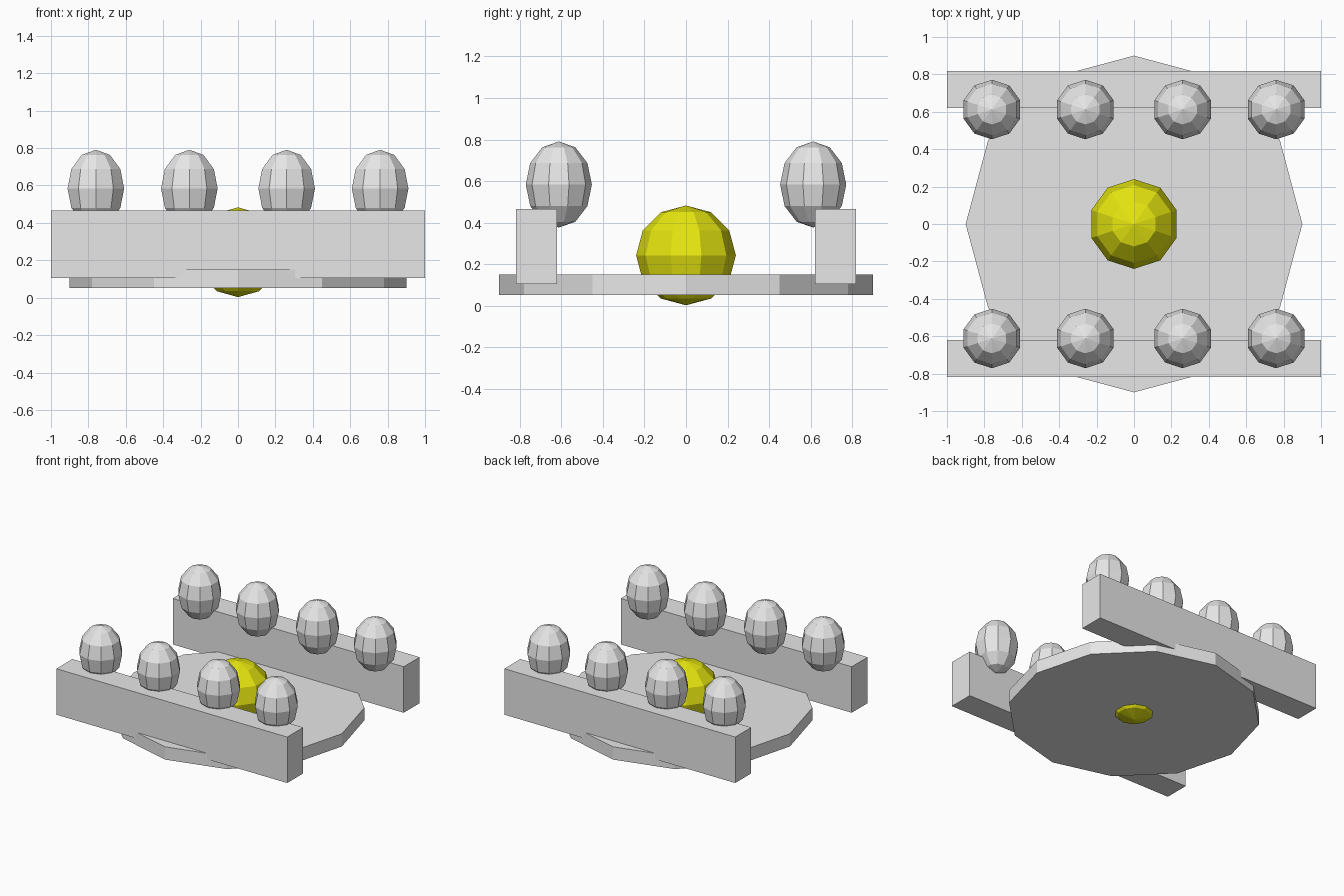
import bpy, math

if "Cube" in bpy.data.objects:
    bpy.data.objects.remove(bpy.data.objects["Cube"])


def material(name, color):
    m = bpy.data.materials.new(name)
    m.diffuse_color = (*color, 1)
    m.use_nodes = True
    m.node_tree.nodes["Principled BSDF"].inputs["Base Color"].default_value = m.diffuse_color
    return m


grey = material("light grey", (0.8, 0.8, 0.8))
yellow = material("yellow", (0.8, 0.8, 0.005))


def finish(name, mat, scale=(1, 1, 1)):
    ob = bpy.context.object
    ob.name = name
    ob.scale = scale
    ob.data.materials.append(mat)
    return ob


def ball(name, mat, loc, scale):
    # faceted ball with a vertex column on the y axis
    bpy.ops.mesh.primitive_uv_sphere_add(segments=10, ring_count=6, radius=1, location=loc)
    ob = finish(name, mat, scale)
    # turn the mesh so that a corner points along +y, whatever the default start
    eq = max(ob.data.vertices, key=lambda v: v.co.x ** 2 + v.co.y ** 2)
    turn = math.pi / 2 - math.atan2(eq.co.y, eq.co.x)
    c, s = math.cos(turn), math.sin(turn)
    for v in ob.data.vertices:
        x, y = v.co.x, v.co.y
        v.co.x, v.co.y = c * x - s * y, s * x + c * y


# twelve-sided base plate
bpy.ops.mesh.primitive_cylinder_add(vertices=12, radius=0.9, depth=0.1, location=(0, 0, 0.102))
finish("base_plate", grey)

# central ball through the plate
ball("center_ball", yellow, (0, 0, 0.243), (0.24, 0.24, 0.24))

# side beams, each with a row of four egg knobs
for side, label in ((-1, "front"), (1, "back")):
    bpy.ops.mesh.primitive_cube_add(size=1, location=(0, side * 0.72, 0.285))
    finish(label + "_beam", grey, (2, 0.197, 0.36))
    for i, x in enumerate((-0.76, -0.26, 0.26, 0.76)):
        ball(f"{label}_knob_{i + 1}", grey, (x, side * 0.612, 0.584), (0.159, 0.159, 0.207))
